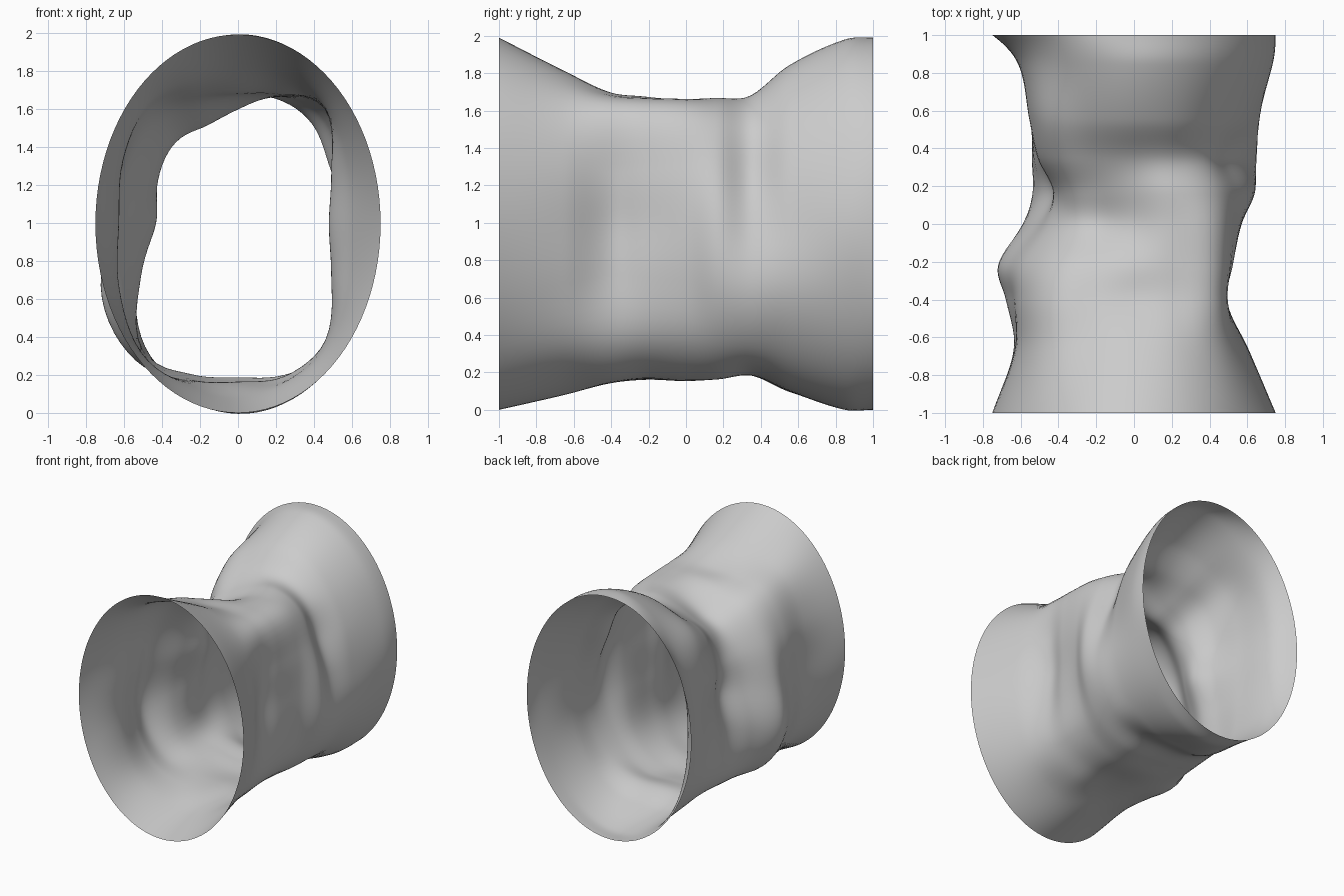
import bpy, bmesh, math

if "Cube" in bpy.data.objects:
    bpy.data.objects.remove(bpy.data.objects["Cube"])

# Open dented tube: 16 radial scale factors of an ellipse per station along y,
# starting at +x and turning towards the top.
HALF_W, HALF_H = 0.75, 0.995
AROUND, ALONG = 96, 90

stations = {
    -1.00: (1,) * 16,
    -0.65: (.80, .83, .88, .85, .82, .83, .90, .88, .84, .90, .96, .93, .92, .91, .91, .84),
    -0.40: (.64, .71, .86, .755, .70, .745, .86, .87, .86, .97, .99, .905, .855, .89, .87, .71),
    -0.22: (.69, .75, .86, .735, .675, .69, .79, .83, .88, 1.03, 1.02, .895, .835, .87, .87, .75),
    0.00: (.76, .79, .85, .725, .605, .565, .62, .65, .68, .85, .97, .885, .845, .88, .88, .80),
    0.17: (.84, .80, .81, .73, .635, .605, .645, .61, .575, .74, .95, .87, .83, .885, .92, .90),
    0.35: (.79, .71, .74, .72, .69, .70, .77, .73, .66, .77, .94, .865, .815, .865, .94, .93),
    0.55: (.86, .84, .85, .86, .85, .84, .87, .79, .73, .79, .92, .94, .90, .93, .95, .94),
    0.85: (.98, .97, .98, .99, .99, .96, .92, .86, .82, .86, .94, .98, 1.0, 1.0, .99, .98),
    1.00: (1,) * 16,
}
ys = list(stations)
rows = list(stations.values())


def hermite(a, b, ma, mb, t):
    t2, t3 = t * t, t * t * t
    return (2*t3 - 3*t2 + 1)*a + (t3 - 2*t2 + t)*ma + (3*t2 - 2*t3)*b + (t3 - t2)*mb


def around(row, u):
    """Closed smooth interpolation of one station, u in 0..16."""
    i = int(u)
    p = [row[(i + k) % 16] for k in (-1, 0, 1, 2)]
    return hermite(p[1], p[2], (p[2] - p[0]) / 2, (p[3] - p[1]) / 2, u - i)


def along(values, y):
    """Smooth interpolation between stations, with a flaring back rim."""
    n = len(ys)
    i = max(k for k in range(n - 1) if ys[k] <= y + 1e-9)

    def slope(k):
        a, b = max(k - 1, 0), min(k + 1, n - 1)
        m = (values[b] - values[a]) / (ys[b] - ys[a])
        return max(0, 2 * m - slope(k - 1)) if k == n - 1 else m
    h = ys[i + 1] - ys[i]
    return hermite(values[i], values[i + 1], slope(i) * h, slope(i + 1) * h, (y - ys[i]) / h)


# Loft the tube wall
bm = bmesh.new()
grid = [[] for _ in range(ALONG + 1)]
for j in range(AROUND):
    a = 2 * math.pi * j / AROUND
    values = [around(r, 16 * j / AROUND) for r in rows]
    for i in range(ALONG + 1):
        y = -1 + 2 * i / ALONG
        s = along(values, y)
        grid[i].append(bm.verts.new((s * HALF_W * math.cos(a), y,
                                     HALF_H + s * HALF_H * math.sin(a))))
# Faces wound so the outside faces outwards
for i in range(ALONG):
    for j in range(AROUND):
        k = (j + 1) % AROUND
        face = bm.faces.new((grid[i][j], grid[i + 1][j], grid[i + 1][k], grid[i][k]))
        face.smooth = True
        face.normal_flip()

mesh = bpy.data.meshes.new("dented_tube")
bm.to_mesh(mesh)
bm.free()
bpy.context.collection.objects.link(bpy.data.objects.new("dented_tube", mesh))
